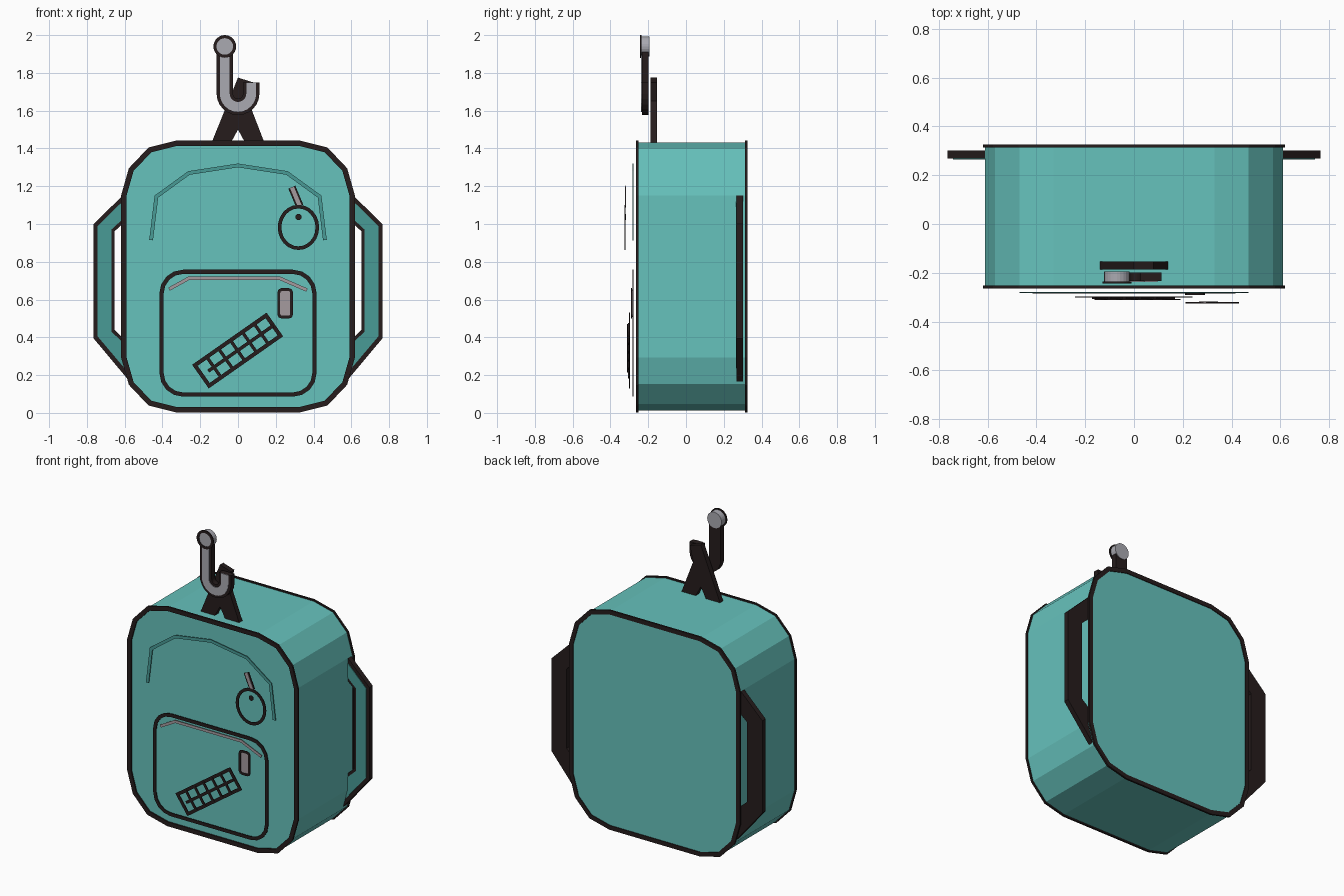
import bpy, bmesh, math
from mathutils import Vector

cube = bpy.data.objects.get("Cube")
if cube:
    bpy.data.objects.remove(cube, do_unlink=True)


def material(name, rgb):
    m = bpy.data.materials.new(name)
    m.use_nodes = True
    m.diffuse_color = (*rgb, 1)
    m.node_tree.nodes["Principled BSDF"].inputs["Base Color"].default_value = (*rgb, 1)
    return m


teal = material("teal fabric", (0.133, 0.539, 0.503))
deep_teal = material("deep teal fabric", (0.065, 0.328, 0.305))
dark = material("dark trim", (0.019, 0.012, 0.012))
metal = material("hook metal", (0.40, 0.40, 0.44))
zipper = material("zipper grey", (0.376, 0.328, 0.345))


def solid(name, faces, y, depth, mat):
    """Extrude flat x-z faces from y backwards by depth."""
    bm = bmesh.new()
    for pts in faces:
        bm.faces.new([bm.verts.new((p[0], y, p[1])) for p in pts])
    bmesh.ops.remove_doubles(bm, verts=bm.verts, dist=1e-5)
    ext = bmesh.ops.extrude_face_region(bm, geom=bm.faces[:], use_keep_orig=True)
    moved = [g for g in ext["geom"] if isinstance(g, bmesh.types.BMVert)]
    bmesh.ops.translate(bm, verts=moved, vec=(0, depth, 0))
    bmesh.ops.recalc_face_normals(bm, faces=bm.faces)
    me = bpy.data.meshes.new(name)
    bm.to_mesh(me)
    bm.free()
    me.materials.append(mat)
    ob = bpy.data.objects.new(name, me)
    bpy.context.collection.objects.link(ob)
    return ob


def ribbon(name, path, width, y, depth, mat, closed=False):
    """Mitred strip of constant width along an x-z path."""
    p = [Vector(q) for q in path]
    n = len(p)
    sides = []
    for i in range(n):
        a = p[i - 1] if closed or i else None
        b = p[(i + 1) % n] if closed or i < n - 1 else None
        d1 = (p[i] - a).normalized() if a is not None else None
        d2 = (b - p[i]).normalized() if b is not None else None
        d1, d2 = d1 or d2, d2 or d1
        t = (d1 + d2).normalized()
        off = Vector((-t.y, t.x)) * (width / 2 / max(t.dot(d1), 0.4))
        sides.append((p[i] + off, p[i] - off))
    quads = []
    for i in range(n if closed else n - 1):
        (a, b), (c, d) = sides[i], sides[(i + 1) % n]
        quads.append((a, c, d, b))
    return solid(name, quads, y, depth, mat)


def arc(cx, cz, rx, rz, start, end, steps):
    angles = [math.radians(start + (end - start) * i / steps) for i in range(steps + 1)]
    return [(cx + rx * math.cos(a), cz + rz * math.sin(a)) for a in angles]


def rounded(cx, cz, hw, hh, r, steps):
    pts = []
    for k, (sx, sz) in enumerate(((1, 1), (-1, 1), (-1, -1), (1, -1))):
        pts += arc(cx + sx * (hw - r), cz + sz * (hh - r), r, r, 90 * k, 90 * k + 90, steps)
    return pts


# Bag body with a dark rim around the front and the back
quarter = [(0.61, 0.43), (0.57, 0.57), (0.47, 0.675), (0.33, 0.71)]
mid = 0.722
outline = [(x, mid + z) for x, z in quarter]
outline += [(-x, mid + z) for x, z in reversed(quarter)]
outline += [(-x, mid - z) for x, z in quarter]
outline += [(x, mid - z) for x, z in reversed(quarter)]
solid("bag_body", [outline], -0.255, 0.575, teal)
rim_path = [(x * 0.992, mid + (z - mid) * 0.993) for x, z in outline]
ribbon("front_rim", rim_path, 0.028, -0.264, 0.012, dark, True)
ribbon("back_rim", rim_path, 0.028, 0.313, 0.012, dark, True)

# Shoulder straps sticking out at both sides
strap = [(0.58, 1.18), (0.765, 1.0), (0.765, 0.395), (0.56, 0.15),
         (0.59, 0.38), (0.655, 0.44), (0.655, 0.96), (0.59, 1.02)]
facing = [(0.60, 1.13), (0.743, 0.99), (0.743, 0.405), (0.60, 0.235),
          (0.60, 0.365), (0.671, 0.43), (0.671, 0.97), (0.60, 1.035)]
for side, s in (("left", 1), ("right", -1)):
    solid(side + "_strap", [[(s * x, z) for x, z in strap]], 0.268, 0.034, dark)
    solid(side + "_strap_facing", [[(s * x, z) for x, z in facing]], 0.264, 0.005, deep_teal)

# Hanging loop on top
loop = [(-0.14, 1.43), (0, 1.775), (0.08, 1.75), (0.055, 1.65),
        (0.14, 1.43), (0.038, 1.43), (0, 1.50), (-0.038, 1.43)]
solid("hanging_loop", [loop], -0.187, 0.034, dark)

# Metal hook with a round head
hook = [(-0.07, 1.92)] + arc(0, 1.69, 0.07, 0.07, 180, 360, 12) + [(0.07, 1.75)]
ribbon("hook", hook, 0.086, -0.234, 0.036, dark)
ribbon("hook_face", hook, 0.052, -0.238, 0.005, metal)
head = arc(-0.07, 1.94, 0.052, 0.052, 0, 345, 23)
solid("hook_head", [head], -0.239, 0.045, metal)
ribbon("hook_head_ring", head, 0.016, -0.243, 0.008, dark, True)

# Arched seam on the upper front
arch = [(-0.46, 0.915), (-0.432, 1.145), (-0.26, 1.27), (0, 1.31),
        (0.26, 1.27), (0.432, 1.145), (0.46, 0.915)]
ribbon("arched_seam", arch, 0.02, -0.283, 0.005, deep_teal)

# Front pocket with its zip line and pull tab
ribbon("pocket_outline", rounded(0, 0.422, 0.405, 0.325, 0.115, 4), 0.022, -0.284, 0.005, dark, True)
zip_line = [(-0.365, 0.655), (-0.26, 0.713), (0.22, 0.713), (0.365, 0.65)]
ribbon("pocket_zip", zip_line, 0.018, -0.282, 0.004, zipper)
tab = rounded(0.25, 0.58, 0.034, 0.073, 0.016, 2)
solid("pocket_tab", [tab], -0.288, 0.004, zipper)
ribbon("pocket_tab_outline", tab, 0.015, -0.291, 0.005, dark, True)

# Round zip charm with its pull
ring = arc(0.32, 0.982, 0.1, 0.11, 0, 345, 23)
ribbon("charm_ring", ring, 0.019, -0.325, 0.005, dark, True)
solid("charm_hole", [arc(0.32, 1.037, 0.017, 0.017, 0, 330, 11)], -0.322, 0.004, dark)
pull = [(0.285, 1.195), (0.327, 1.095)]
ribbon("charm_pull_edge", pull, 0.04, -0.321, 0.004, dark)
ribbon("charm_pull", pull, 0.022, -0.324, 0.004, zipper)

# Slanted lattice patch on the pocket
centre = Vector((-0.002, 0.33))
along = Vector((math.cos(math.radians(35)), math.sin(math.radians(35))))
across = Vector((-along.y, along.x))
half_l, half_w = 0.23, 0.066


def spot(u, v):
    return centre + along * u + across * v


corners = [spot(a * half_l, b * half_w) for a, b in ((-1, -1), (1, -1), (1, 1), (-1, 1))]
ribbon("lattice_frame", corners, 0.021, -0.302, 0.005, dark, True)
ribbon("lattice_middle_bar", [spot(-0.19, 0), spot(half_l, 0)], 0.018, -0.312, 0.005, dark)
for i in range(5):
    u = half_l * (i - 2) / 3
    ribbon(f"lattice_bar_{i + 1}", [spot(u, -half_w), spot(u, half_w)], 0.017, -0.307, 0.005, dark)
